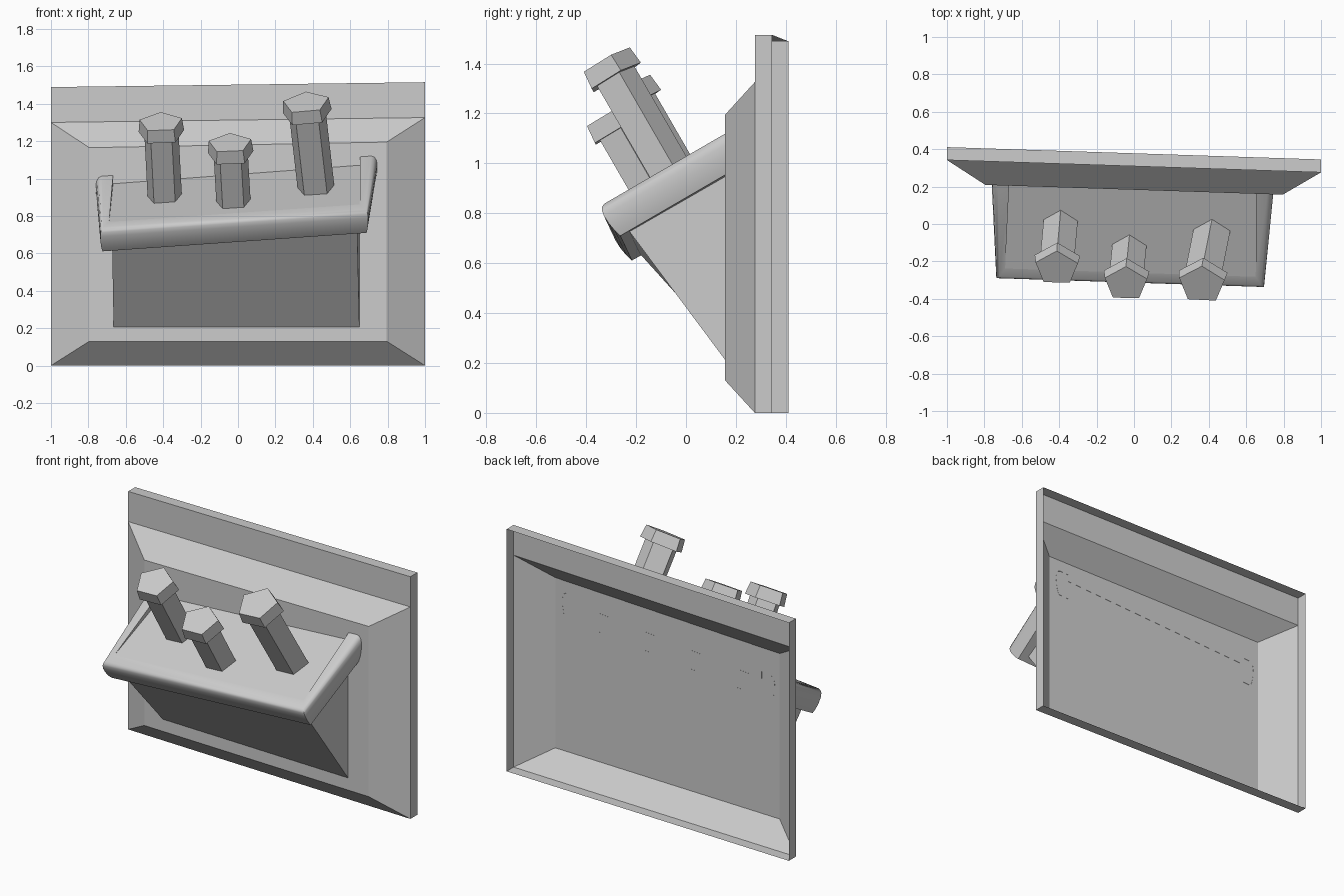
import bpy, bmesh, math
from mathutils import Vector

if "Cube" in bpy.data.objects:
    bpy.data.objects.remove(bpy.data.objects["Cube"])


def make(name, verts, faces, smooth=None):
    """Build a mesh object, with optional smoothing below an angle."""
    me = bpy.data.meshes.new(name)
    bm = bmesh.new()
    vs = [bm.verts.new(v) for v in verts]
    for f in faces:
        bm.faces.new([vs[i] for i in f])
    bmesh.ops.recalc_face_normals(bm, faces=bm.faces)
    bm.to_mesh(me)
    bm.free()
    ob = bpy.data.objects.new(name, me)
    bpy.context.collection.objects.link(ob)
    if smooth:
        bpy.ops.object.select_all(action='DESELECT')
        ob.select_set(True)
        bpy.context.view_layer.objects.active = ob
        bpy.ops.object.shade_smooth_by_angle(angle=math.radians(smooth))
    return ob


def skew(p, lift):
    """Crooked, hand-made lean: right side comes forward and rises."""
    x, y, z = p
    return (x - 0.008 + 0.025 * (y - 0.185), y - 0.033 * x, z + lift * x)


def bridge(rows, n, closed=False):
    return [(r * n + i, r * n + (i + 1) % n, (r + 1) * n + (i + 1) % n, (r + 1) * n + i)
            for r in range(rows - 1) for i in range(n if closed else n - 1)]


# Back panel: open-backed dished sheet with an upright strip at the top
def panel_loop(w, y, z0, z1, lift):
    return [(s * w, y - 0.033 * s * w, z + (lift * s if z > 1 else 0))
            for s, z in ((-1, z0), (1, z0), (1, z1), (-1, z1))]


verts = (panel_loop(1, 0.378, 0, 1.502, 0.013) + panel_loop(1, 0.309, 0, 1.502, 0.013)
         + panel_loop(1, 0.309, 0, 1.313, 0.013) + panel_loop(0.795, 0.183, 0.13, 1.18, 0.015))
# rim walls, top strip, slopes, centre plate (the lower corners of loop 2 are shared)
fix = {8: 4, 9: 5}
faces = [(0, 1, 5, 4), (1, 2, 6, 10, 5), (2, 3, 7, 6), (3, 0, 4, 11, 7), (7, 6, 10, 11)]
faces += [tuple(fix.get(i, i) for i in (8 + k, 8 + (k + 1) % 4, 12 + (k + 1) % 4, 12 + k))
          for k in range(4)]
faces.append((12, 13, 14, 15))
panel = make("back_panel", verts, faces)
bm = bmesh.new()
bm.from_mesh(panel.data)
bmesh.ops.delete(bm, geom=[v for v in bm.verts if not v.link_faces], context='VERTS')
bm.to_mesh(panel.data)
bm.free()

# Wedge body under the tray
side = [(0.657, 0.184, 0.205, 0), (0.655, -0.208, 0.685, 0.07), (0.657, 0.184, 0.905, 0.075)]
verts = [skew((s * x, y, z), k) for s in (-1, 1) for x, y, z, k in side]
make("wedge_body", verts, bridge(2, 3, True) + [(0, 1, 2), (3, 4, 5)])

# Rounded tray rim: (outward, downward) profile swept round three sides
profile = [(0, 0), (0.05, 0), (0.064, 0.006), (0.073, 0.02), (0.077, 0.042),
           (0.075, 0.08), (0.069, 0.115), (0.06, 0.144), (0.025, 0.144)]
verts = []
for s, back in ((-1, 1), (-1, 0), (1, 0), (1, 1)):
    if back:
        base, out, down = (0.66, 0.184, 1.067), (1.2, 0, 0), (0, 0, -1.155)
    else:
        base, out, down = (0.67, -0.26, 0.815), (0.6, -0.866, -0.5), (0, 0.5, -0.866)
    for a, d in profile:
        p = Vector(base) + Vector(out) * a + Vector(down) * d
        verts.append(skew((s * p.x, p.y, p.z), 0.075 if back else 0.07))
n = len(profile)
faces = bridge(4, n) + [tuple(r * n + n - 1 for r in range(4))]
make("tray_rim", verts, faces, smooth=50)

# Tray top, sinking slightly below the rim toward the back
verts = [skew((s * x, y, z), k) for s in (-1, 1)
         for x, y, z, k in ((0.67, -0.26, 0.815, 0.07), (0.66, 0.184, 1.022, 0.075),
                            (0.66, 0.184, 1.067, 0.075))]
make("tray_top", verts, [(0, 3, 4, 1), (0, 1, 2), (3, 5, 4)])


# Five-sided pegs with flared caps, standing square to the tray
def peg(name, top, lean, r, length):
    n = Vector((lean, -0.5, 0.866)).normalized()
    u = Vector((1, 0, 0))
    u = (u - n * u.dot(n)).normalized()
    v = n.cross(u)
    verts = []
    for rad, t in ((r, 0), (r + 0.009, 0.075), (r * 0.81, 0.075), (r * 0.81, length)):
        for i in range(5):
            a = math.radians(90 + 72 * i)
            verts.append(Vector(top) - n * t + u * rad * math.cos(a)
                         + v * rad * 0.9 * math.sin(a))
    make(name, verts, bridge(4, 5, True) + [tuple(range(5)), tuple(range(15, 20))])


peg("peg_left", (-0.413, -0.237, 1.302), -0.045, 0.119, 0.51)
peg("peg_middle", (-0.043, -0.32, 1.19), -0.05, 0.119, 0.42)
peg("peg_right", (0.363, -0.325, 1.407), -0.1, 0.128, 0.59)
